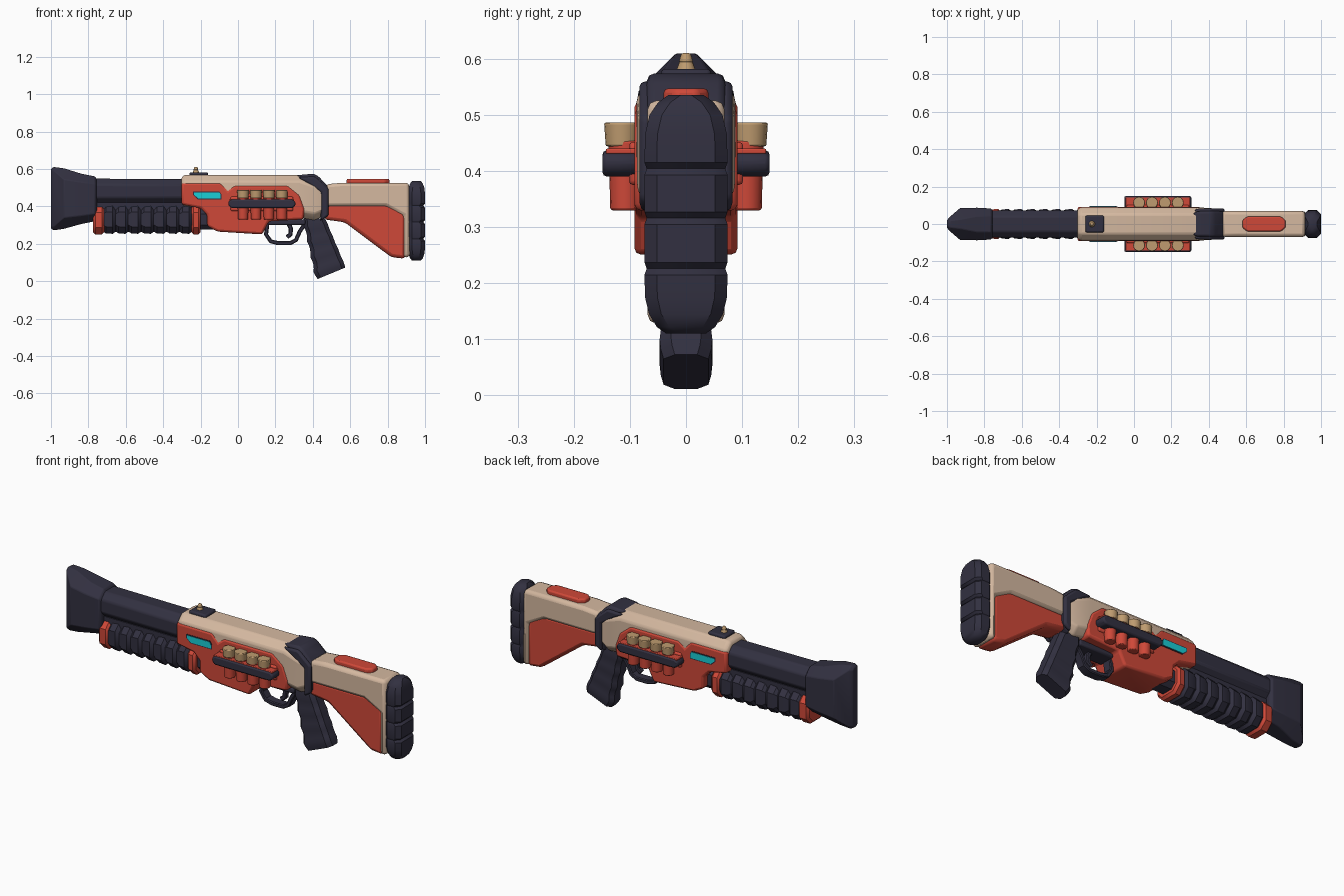
import bpy, bmesh, math
from mathutils import Vector as V

cube = bpy.data.objects.get("Cube")
if cube:
    bpy.data.objects.remove(cube)


def material(name, rgb):
    m = bpy.data.materials.new(name)
    m.use_nodes = True
    m.diffuse_color = (*rgb, 1)
    m.node_tree.nodes["Principled BSDF"].inputs["Base Color"].default_value = (*rgb, 1)
    return m


DARK = material("dark navy", (.032, .03, .052))
RED = material("coral red", (.62, .065, .04))
BEIGE = material("warm beige", (.66, .48, .35))
TAN = material("shell tan", (.52, .33, .16))
CYAN = material("glow cyan", (.01, .62, .68))
Y = V((0, 1, 0))
Z = V((0, 0, 1))


def finish(name, bm, mat, bevel=0, segments=2):
    bmesh.ops.recalc_face_normals(bm, faces=bm.faces)
    me = bpy.data.meshes.new(name)
    bm.to_mesh(me)
    bm.free()
    ob = bpy.data.objects.new(name, me)
    bpy.context.collection.objects.link(ob)
    me.materials.append(mat)
    if bevel:
        b = ob.modifiers.new("Bevel", "BEVEL")
        b.width, b.segments, b.angle_limit = bevel, segments, math.radians(25)
    bpy.ops.object.select_all(action="DESELECT")
    ob.select_set(True)
    bpy.context.view_layer.objects.active = ob
    bpy.ops.object.shade_smooth_by_angle(angle=math.radians(35))
    return ob


def prism(name, pts, y0, y1, mat, bevel=0):
    """Side profile (x, z) extruded from y0 to y1."""
    bm = bmesh.new()
    f = bm.faces.new([bm.verts.new((x, y0, z)) for x, z in pts])
    ext = bmesh.ops.extrude_face_region(bm, geom=[f])["geom"]
    bmesh.ops.translate(bm, vec=(0, y1 - y0, 0),
                        verts=[g for g in ext if isinstance(g, bmesh.types.BMVert)])
    return finish(name, bm, mat, bevel)


def box(name, x0, x1, y0, y1, z0, z1, mat, bevel=0):
    return prism(name, [(x0, z0), (x1, z0), (x1, z1), (x0, z1)], y0, y1, mat, bevel)


def ring(centre, u, v, c):
    """Chamfered rectangle spanned by half vectors u and v."""
    a, b = 1 - c / u.length, 1 - c / v.length
    corners = [(1, b), (a, 1), (-a, 1), (-1, b), (-1, -b), (-a, -1), (a, -1), (1, -b)]
    return [centre + u * p + v * q for p, q in corners]


def xring(x, z0, z1, w, c):
    return ring(V((x, 0, (z0 + z1) / 2)), Y * w, Z * (z1 - z0) / 2, c)


def loft(name, rings, mat, bevel=0):
    bm = bmesh.new()
    rows = [[bm.verts.new(p) for p in r] for r in rings]
    n = len(rows[0])
    for r, s in zip(rows, rows[1:]):
        for i in range(n):
            bm.faces.new((r[i], r[(i + 1) % n], s[(i + 1) % n], s[i]))
    bm.faces.new(rows[0])
    bm.faces.new(rows[-1])
    return finish(name, bm, mat, bevel)


def sweep(name, path, thick, half_width, mat):
    pts = [V((x, 0, z)) for x, z in path]
    rings = []
    for i, p in enumerate(pts):
        t = (pts[min(i + 1, len(pts) - 1)] - pts[max(i - 1, 0)]).normalized()
        rings.append(ring(p, t.cross(Y) * thick, Y * half_width, thick * .4))
    return loft(name, rings, mat)


def cylinder(name, loc, r0, r1, h, mat, bevel=0, sides=16):
    bm = bmesh.new()
    bmesh.ops.create_cone(bm, cap_ends=True, segments=sides, radius1=r0, radius2=r1, depth=h)
    bmesh.ops.translate(bm, vec=loc, verts=bm.verts)
    return finish(name, bm, mat, bevel)


# Muzzle and barrel
loft("muzzle", [xring(-1, .28, .60, .02, .012), xring(-.985, .272, .61, .038, .02),
                xring(-.93, .28, .603, .085, .06), xring(-.84, .305, .575, .087, .045),
                xring(-.765, .32, .56, .083, .04), xring(-.755, .335, .545, .07, .03)], DARK, .004)
loft("barrel", [xring(-.78, .415, .548, .072, .032), xring(-.28, .415, .545, .072, .032)], DARK, .008)
box("barrel_rib", -.78, -.28, -.05, .05, .38, .42, DARK)

# Ribbed sliding grip with end caps
ribs = []
RIBS, START, STEP = 7, -.72, .068
for i in range(RIBS):
    x = START + i * STEP
    for dx, grow in ((0, -.009), (.014, 0), (.05, .002), (STEP - .003, -.009)):
        ribs.append(xring(x + dx, .255 - grow, .405 + grow, .078 + grow, .036))
loft("slide_grip", ribs, DARK)
for name, x0, x1 in (("slide_front_cap", -.775, -.715), ("slide_rear_cap", -.25, -.2)):
    loft(name, [xring(x0, .262, .392, .065, .03), xring(x0 + .012, .25, .403, .078, .036),
                xring(x1 - .012, .25, .403, .08, .036), xring(x1, .262, .392, .07, .03)], RED)
loft("magazine_tube", [xring(-.24, .275, .385, .055, .025), xring(-.12, .275, .385, .055, .025)], DARK)

# Receiver
loft("receiver_shell", [xring(-.302, .41, .555, .078, .03), xring(-.285, .40, .568, .088, .036),
                        xring(.33, .34, .568, .088, .036), xring(.41, .325, .54, .086, .036),
                        xring(.48, .36, .50, .062, .03)], BEIGE, .008)
prism("receiver_body", [(-.302, .525), (-.302, .41), (-.2, .39), (-.165, .355), (-.165, .295),
                        (-.11, .265), (.13, .25), (.165, .32), (.35, .33), (.357, .385),
                        (.33, .46), (.265, .512), (-.02, .512), (-.055, .485), (-.09, .525)],
      -.092, .092, RED, .012)
prism("rear_band", [(.31, .566), (.40, .574), (.425, .566), (.487, .50), (.487, .36), (.44, .32),
                    (.44, .475), (.38, .53)], -.07, .07, DARK, .014)
for s, side in ((-1, "front"), (1, "back")):
    prism(side + "_band_cheek", [(.32, .555), (.41, .56), (.484, .495), (.484, .35), (.445, .325),
                                 (.445, .475), (.37, .525)], s * .06, s * .083, DARK, .01)

# Sight
box("sight_base", -.26, -.16, -.045, .045, .555, .582, DARK, .008)
cylinder("sight_post", (-.225, 0, .587), .017, .012, .014, TAN)
cylinder("sight_bead", (-.225, 0, .602), .013, .008, .016, TAN, .003)

# Side details: glow slit and shell carrier
for s, side in ((-1, "front"), (1, "back")):
    prism(side + "_slit_frame", [(-.24, .48), (-.1, .48), (-.088, .463), (-.088, .437),
                                 (-.215, .437), (-.24, .46)], s * .085, s * .094, DARK)
    prism(side + "_slit_glow", [(-.235, .475), (-.1, .475), (-.093, .461), (-.093, .442),
                                (-.212, .442), (-.235, .461)], s * .088, s * .096, CYAN)
    box(side + "_carrier_plate", -.04, .295, s * .08, s * .102, .375, .452, RED, .008)
    box(side + "_carrier_tray", -.045, .3, s * .08, s * .143, .43, .44, RED, .003)
    prism(side + "_carrier_strap", [(-.052, .425), (-.052, .405), (-.035, .39), (.29, .39),
                                    (.307, .405), (.307, .425), (.29, .437), (-.035, .437)],
          s * .085, s * .149, DARK, .008)
    for i in range(4):
        x = .027 + i * .069
        label = side + "_shell_" + str(i + 1)
        cylinder(label + "_hull", (x, s * .108, .392), .027, .03, .124, RED, .004)
        cylinder(label + "_cap", (x, s * .114, .465), .029, .032, .042, TAN, .003)

# Trigger and guard
sweep("trigger_guard", [(.16, .33), (.15, .25), (.175, .213), (.215, .203), (.28, .203),
                        (.31, .22), (.33, .265), (.36, .31)], .011, .025, DARK)
box("guard_mount", .16, .36, -.045, .045, .30, .33, DARK, .008)
sweep("trigger", [(.265, .32), (.283, .28), (.28, .25), (.262, .235)], .012, .014, DARK)

# Pistol grip
grip = []
N = 16
for i in range(N + 1):
    t = i / N
    centre = V((.405 + .09 * t, 0, .335 - .295 * t))
    u = V((.062 + .02 * t, 0, .034 * t))
    k = .94 + .06 * (1 - abs(math.cos(i * math.pi / 4))) if i < N else .9
    grip.append(ring(centre + u * (k - 1) * -.6, u * k, Y * .047 * (k if i < N else .85), .02))
loft("pistol_grip", grip, DARK)

# Stock
prism("stock_shell", [(.47, .518), (.56, .526), (.915, .526), (.92, .13), (.885, .125),
                      (.885, .35), (.79, .40), (.47, .40)], -.069, .069, BEIGE, .022)
prism("stock_body", [(.46, .415), (.8, .415), (.895, .365), (.895, .12), (.82, .128),
                     (.57, .315), (.46, .33)], -.06, .06, RED, .018)
bm = bmesh.new()
plan = [(.58, .02), (.605, .04), (.785, .04), (.81, .02)]
pad = [V((x, y, .515)) for x, y in plan] + [V((x, -y, .515)) for x, y in reversed(plan)]
loft("cheek_pad", [pad, [p + Z * .032 for p in pad]], RED, .008)

# Ribbed butt pad, stacked upwards
butt = []
for z, w, inset in ((.11, .035, .022), (.122, .052, .012), (.145, .066, .004), (.175, .073, 0),
                    (.215, .074, 0), (.226, .07, .01), (.237, .074, 0), (.305, .074, 0),
                    (.316, .07, .01), (.327, .074, 0), (.393, .074, 0), (.404, .07, .01),
                    (.415, .074, 0), (.465, .073, 0), (.5, .065, .004), (.522, .05, .012),
                    (.535, .032, .022)):
    x0, x1 = .908 + (inset if z < .2 or z > .49 else 0), 1 - inset
    butt.append(ring(V(((x0 + x1) / 2, 0, z)), V(((x1 - x0) / 2, 0, 0)), Y * w, .022))
loft("butt_pad", butt, DARK)
